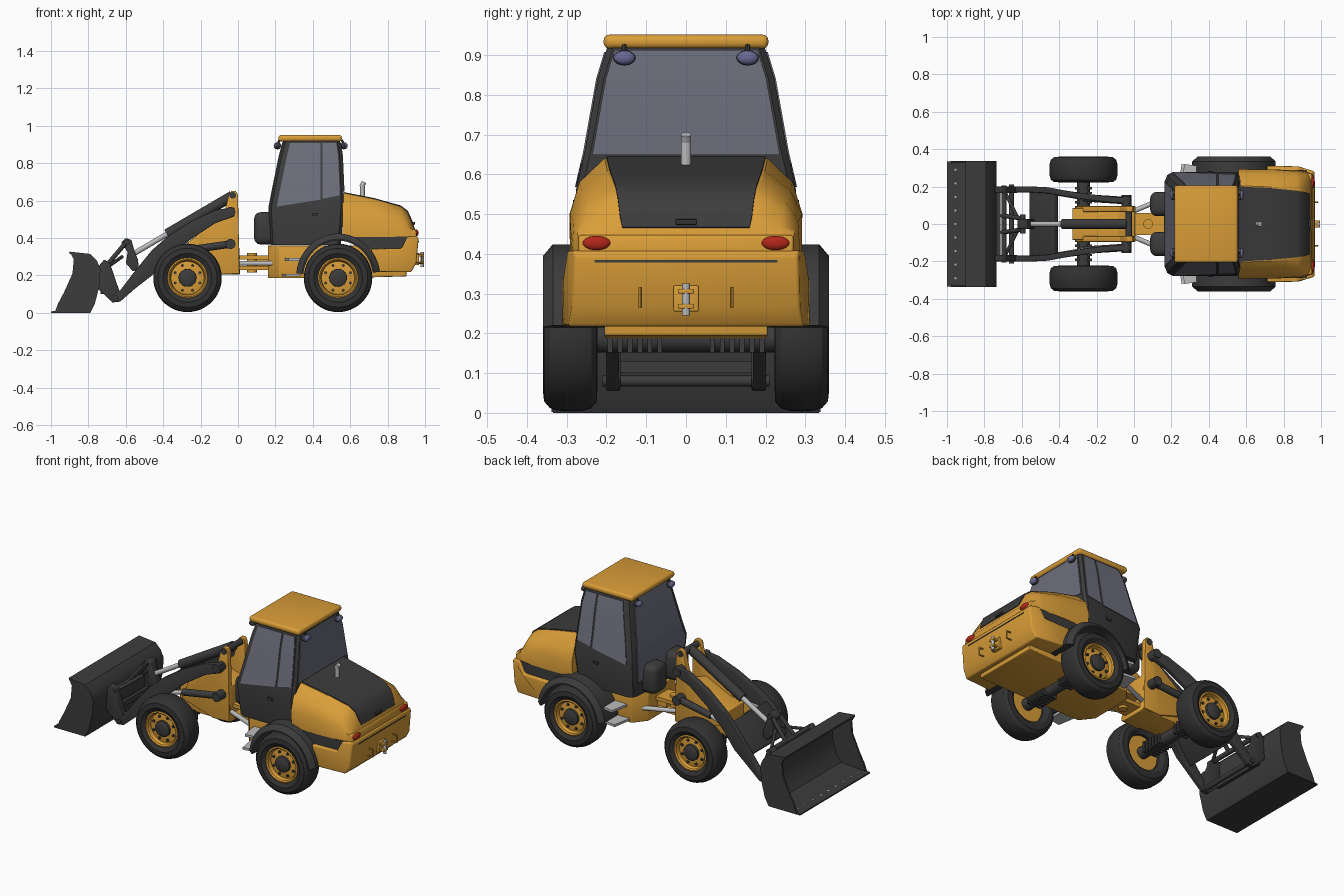
import bpy, bmesh, math
from mathutils import Vector, Matrix

if "Cube" in bpy.data.objects:
    bpy.data.objects.remove(bpy.data.objects["Cube"])

def material(name, *rgb):
    m = bpy.data.materials.new(name)
    m.diffuse_color = (*rgb, 1)
    m.use_nodes = True
    m.node_tree.nodes["Principled BSDF"].inputs["Base Color"].default_value = m.diffuse_color
    return m

YEL = material("yellow", .70, .34, .04)
DARK = material("charcoal", .045, .045, .045)
TYRE = material("rubber", .032, .032, .032)
GLASS = material("glass", .15, .155, .20)
RED = material("red", .45, .02, .01)
LENS = material("lens", .14, .14, .30)
STEEL = material("steel", .5, .5, .5)

def finish(bm, name, mat, mirror=False, bevel=0):
    bmesh.ops.remove_doubles(bm, verts=bm.verts, dist=1e-5)
    bmesh.ops.recalc_face_normals(bm, faces=bm.faces)
    if bevel:
        edges = [e for e in bm.edges if len(e.link_faces) == 2 and e.calc_face_angle(0) > .5]
        bmesh.ops.bevel(bm, geom=edges, offset=bevel, segments=3, profile=.5,
                        affect='EDGES', clamp_overlap=True)
    me = bpy.data.meshes.new(name)
    bm.to_mesh(me)
    bm.free()
    me.materials.append(mat)
    for p in me.polygons:
        p.use_smooth = True
    me.set_sharp_from_angle(angle=math.radians(32))
    ob = bpy.data.objects.new(name, me)
    bpy.context.collection.objects.link(ob)
    if mirror:
        mod = ob.modifiers.new("mirror", 'MIRROR')
        mod.use_axis = (False, True, False)
        mod.use_mirror_merge = False
    return ob

def loft(name, rings, mat, mirror=False, bevel=0, wrap=False):
    bm = bmesh.new()
    rows = [[bm.verts.new(p) for p in r] for r in rings]
    n = len(rows[0])
    for a, b in zip(rows, rows[1:] + (rows[:1] if wrap else [])):
        for i in range(n):
            bm.faces.new((a[i], a[(i + 1) % n], b[(i + 1) % n], b[i]))
    if not wrap:
        bm.faces.new(rows[0])
        bm.faces.new(rows[-1])
    return finish(bm, name, mat, mirror, bevel)

def prism(name, pts, y0, y1, mat, mirror=False, bevel=0):
    return loft(name, [[(x, y, z) for x, z in pts] for y in (y0, y1)], mat, mirror, bevel)

def box(name, x, y, z, mat, mirror=False, bevel=0):
    return prism(name, [(x[0], z[0]), (x[1], z[0]), (x[1], z[1]), (x[0], z[1])], *y, mat, mirror, bevel)

def rod(name, p0, p1, r, mat, mirror=False, n=20):
    bm = bmesh.new()
    a, b = Vector(p0), Vector(p1)
    mx = Matrix.Translation((a + b) / 2) @ (b - a).to_track_quat('Z', 'Y').to_matrix().to_4x4()
    bmesh.ops.create_cone(bm, cap_ends=True, segments=n, radius1=r, radius2=r,
                          depth=(b - a).length, matrix=mx)
    return finish(bm, name, mat, mirror)

def ellipsoid(name, c, r, mat, mirror=True):
    bm = bmesh.new()
    bmesh.ops.create_uvsphere(bm, u_segments=20, v_segments=12, radius=1,
                              matrix=Matrix.Translation(c) @ Matrix.Diagonal((*r, 1)))
    return finish(bm, name, mat, mirror)

def lathe(name, prof, cx, cz, mat, n=48):
    angs = [2 * math.pi * i / n for i in range(n)]
    return loft(name, [[(cx + r * math.cos(a), y, cz + r * math.sin(a)) for r, y in prof]
                       for a in angs], mat, True, wrap=True)

# wheels and axles
for tag, cx in (("front", -.27), ("rear", .535)):
    cz = .187
    lathe(tag + "_tyre", [(.103, .24), (.13, .223), (.158, .224), (.175, .238), (.182, .262), (.183, .29),
                          (.182, .318), (.175, .342), (.158, .357), (.13, .36), (.103, .343)], cx, cz, TYRE)
    lathe(tag + "_rim", [(0, .255), (.104, .255), (.107, .348), (.1, .351), (.093, .345),
                         (.088, .322), (.055, .328), (0, .328)], cx, cz, YEL)
    lathe(tag + "_hub", [(0, .3), (.049, .3), (.047, .342), (.03, .35), (0, .35)], cx, cz, DARK, 24)
    for i in range(8):
        a = math.pi * (i + .5) / 4
        x, z = cx + .071 * math.cos(a), cz + .071 * math.sin(a)
        rod(tag + "_lug", (x, .315, z), (x, .333, z), .008, DARK, True, 8)
    rod(tag + "_axle", (cx, -.3, cz), (cx, .3, cz), .035, DARK)
    for y in (.06, .085, .11, .135, .16, .185):
        box(tag + "_axle_rib", (cx - .045, cx + .045), (y, y + .012), (.152, .215), DARK, True)

# bucket
prism("bucket_shell", [(-1, 0), (-.79, 0), (-.765, .05), (-.742, .14), (-.735, .235), (-.755, .28),
                       (-.79, .315), (-.9, .327), (-.9, .315), (-.8, .302), (-.768, .27), (-.75, .23),
                       (-.757, .14), (-.78, .065), (-.81, .02), (-1, .008)], -.335, .335, DARK)
prism("bucket_side", [(-.98, .002), (-.79, .002), (-.765, .05), (-.742, .14), (-.735, .235), (-.755, .28),
                      (-.79, .315), (-.9, .327), (-.878, .285), (-.885, .21), (-.93, .11), (-.962, .05)],
      .326, .338, DARK, True)
for i in range(9):
    y = -.29 + i * .0725
    rod("edge_bolt", (-.955, y, .005), (-.955, y, .012), .006, STEEL, n=8)

# quick hitch between bucket and arms
prism("hitch_plate", [(-.67, .055), (-.63, .065), (-.625, .09), (-.685, .265), (-.715, .285), (-.745, .25),
                      (-.75, .13)], .165, .2, DARK, True, .004)
rod("hitch_lower_bar", (-.655, -.21, .08), (-.655, .21, .08), .014, DARK)
rod("hitch_upper_bar", (-.695, -.205, .255), (-.695, .205, .255), .014, DARK)
box("hitch_rail", (-.735, -.715), (-.17, .17), (.1, .13), DARK)
rod("hitch_brace", (-.69, .17, .25), (-.62, .03, .3), .009, DARK, True)
rod("tilt_link", (-.6, .03, .375), (-.705, .045, .25), .012, DARK, True)

# lift arms, bellcrank and cross member
arm = [(-.02, .565, .515, .125), (-.12, .55, .48, .13), (-.25, .49, .395, .145), (-.38, .405, .285, .165),
       (-.46, .335, .2, .18), (-.55, .225, .13, .185), (-.63, .12, .06, .185), (-.675, .095, .055, .185)]
loft("lift_arm", [[(x, y - .016, t), (x, y + .016, t), (x, y + .016, b), (x, y - .016, b)]
                  for x, t, b, y in arm], DARK, True, .004)
rod("arm_pivot", (-.04, .09, .54), (-.04, .15, .54), .026, DARK, True)
prism("arm_cross_member", [(-.43, .355), (-.405, .33), (-.535, .165), (-.56, .19)], -.18, .18, DARK, bevel=.006)
prism("bellcrank", [(-.625, .375), (-.6, .4), (-.57, .39), (-.555, .335), (-.535, .285), (-.53, .24),
                    (-.56, .22), (-.6, .265), (-.59, .325)], -.026, .026, DARK, bevel=.006)
rod("bellcrank_pin", (-.595, -.05, .378), (-.595, .05, .378), .014, DARK)

# hydraulic cylinders
rod("tilt_cylinder", (-.03, 0, .625), (-.38, 0, .42), .028, DARK)
rod("tilt_piston", (-.36, 0, .432), (-.57, 0, .309), .014, STEEL)
rod("tilt_cylinder_pin", (-.028, -.1, .628), (-.028, .1, .628), .018, DARK)
rod("lift_cylinder", (-.04, .125, .368), (-.27, .14, .335), .02, DARK, True)
rod("lift_piston", (-.27, .14, .335), (-.42, .165, .3), .012, STEEL, True)
rod("lift_cylinder_pin", (-.04, .09, .368), (-.04, .155, .368), .027, DARK, True)

# front frame
prism("front_tower_plate", [(-.05, .63), (-.035, .652), (-.012, .652), (0, .63), (.008, .21), (-.1, .205),
                            (-.31, .27), (-.27, .375), (-.075, .53)], .065, .095, YEL, True, .003)
prism("front_frame", [(-.33, .205), (.01, .205), (.005, .42), (-.09, .45), (-.25, .375), (-.33, .35)],
      -.085, .085, YEL, bevel=.004)

# articulation joint
for z in (.228, .285):
    prism("joint_plate", [(0, z), (.17, z), (.17, z + .022), (0, z + .022)], -.06, .06, YEL)
rod("joint_pin", (.075, 0, .215), (.075, 0, .32), .026, YEL)
box("joint_block", (.1, .17), (-.045, .045), (.235, .3), YEL)
rod("steering_cylinder", (0, .07, .265), (.19, .15, .265), .013, STEEL, True)

# rear chassis
loft("rear_chassis", [[(x, -w, b), (x, w, b), (x, w, .36), (x, -w, .36)] for x, w, b in
                      ((.16, .13, .185), (.22, .205, .185), (.72, .205, .19), (.9, .205, .195))], YEL, bevel=.004)
for z, x in ((.278, .25), (.195, .235)):
    loft("step", [[(x, .2, z), (x + .1, .2, z), (x + .1, .2, z + .014), (x, .2, z + .014)],
                  [(x + .02, .32, z), (x + .1, .31, z), (x + .1, .31, z + .014), (x + .02, .32, z + .014)]],
         STEEL, True)

# rear fenders
arc = [math.radians(8 + 166 * i / 24) for i in range(25)]
def hoop(a, ro, ri):
    c, s = math.cos(a), math.sin(a)
    o, m, i = [(.535 + r * c, .187 + (r + .012) * s) for r in (ro, ro - .03, ri)]
    return [(i[0], .2, i[1]), (o[0], .2, o[1]), (o[0], .335, o[1]), (m[0], .36, m[1]), (i[0], .36, i[1])]
loft("rear_fender", [hoop(a, .225, .187) for a in arc], DARK, True)

# cab body, lofted upward from (z, front x, rear x, half width)
CAB = [(.362, .175, .55, .255), (.56, .166, .565, .277), (.66, .185, .565, .254),
       (.84, .222, .557, .222), (.92, .242, .545, .198)]
def cab(z):
    for a, b in zip(CAB, CAB[1:]):
        if z <= b[0]:
            t = (z - a[0]) / (b[0] - a[0])
            return [a[k] + t * (b[k] - a[k]) for k in (1, 2, 3)]
    return CAB[-1][1:]
def cab_ring(z):
    f, r, h = cab(z)
    half = [(f, h - .045), (f + .012, h - .015), (f + .04, h), (r - .015, h), (r, h - .015)]
    return [(x, y, z) for x, y in half] + [(x, -y, z) for x, y in reversed(half)]
loft("cab_body", [cab_ring(c[0]) for c in CAB], DARK)

# side, rear and front glass
def side_glass(name, x_front, x_rear, z_start):
    rings = []
    for za, zb in (z_start, (.66, .66), (.84, .84), (.907, .907)):
        pa, pb = (x_front(za), cab(za)[2], za), (x_rear(zb), cab(zb)[2], zb)
        rings.append([(p[0], p[1] + d, p[2]) for p, d in ((pa, .004), (pb, .004), (pb, -.01), (pa, -.01))])
    loft(name, rings, GLASS, True)
side_glass("door_glass", lambda z: cab(z)[0] + .04, lambda z: .44, (.568, .605))
side_glass("rear_side_glass", lambda z: .453, lambda z: cab(z)[1] - .022, (.61, .628))
for name, k, d, m, zs in (("rear_glass", 1, .004, .02, (.648, .66, .84, .912)),
                          ("windscreen", 0, -.004, .047, (.45, .56, .66, .84, .91))):
    rings = []
    for z in zs:
        x, w = cab(z)[k], cab(z)[2] - m
        rings.append([(x + d, -w, z), (x + d, w, z), (x - 2 * d, w, z), (x - 2 * d, -w, z)])
    loft(name, rings, GLASS)
box("cab_roof", (.216, .555), (-.207, .207), (.916, .951), YEL, bevel=.014)
box("cab_front_box", (.086, .2), (.042, .172), (.365, .538), DARK, True, .035)
box("door_handle", (.395, .425), (.268, .284), (.52, .535), DARK, True)

# work lights
for tag, x, s in (("rear", .565, 1), ("front", .212, -1)):
    ellipsoid(tag + "_lamp_housing", (x, .155, .893), (.018, .028, .019), DARK)
    ellipsoid(tag + "_lamp_lens", (x + .009 * s, .155, .893), (.012, .026, .017), LENS)
    rod(tag + "_lamp_bracket", (x, .155, .9), (x - .01 * s, .155, .925), .006, DARK, True, 8)

# engine hood
hood = [(.56, .287, .50, .293, .58, .268, .641, .205), (.73, .292, .50, .292, .56, .262, .608, .198),
        (.87, .287, .48, .282, .53, .252, .568, .185), (.905, .282, .46, .275, .505, .243, .54, .18),
        (.925, .277, .45, .272, .47, .237, .495, .17), (.945, .27, .43, .268, .445, .235, .452, .165)]
rings = []
for x, w0, z1, w1, z2, w2, z3, w3 in hood:
    half = [(w0, .405), (w1, z1), (w2, z2), (w3, z3)]
    rings.append([(x, y, z) for y, z in half] + [(x, -y, z) for y, z in reversed(half)])
loft("engine_hood", rings, YEL)
lid = [(.568, .2, .645), (.73, .192, .613), (.87, .178, .574), (.908, .172, .546), (.93, .166, .497),
       (.941, .16, .468)]
loft("hood_lid", [[(x, -w, z), (x, w, z), (x - .015, w, z - .02), (x - .015, -w, z - .02)]
                  for x, w, z in lid], DARK)
box("lid_handle", (.93, .947), (-.027, .027), (.473, .487), TYRE, bevel=.003)
rod("exhaust_pipe", (.665, 0, .58), (.665, 0, .682), .013, STEEL)
rod("exhaust_tip", (.661, 0, .674), (.674, 0, .7), .013, STEEL)

# side grille band, counterweight and tail lights
prism("side_grille", [(.62, .408), (.71, .34), (.88, .34), (.925, .408)], -.288, .288, DARK)
cw = prism("counterweight", [(.71, .342), (.745, .22), (.925, .217), (.953, .265), (.966, .395), (.958, .408),
                             (.905, .408), (.875, .345)], -.311, .311, YEL, bevel=.014)
for v in cw.data.vertices:
    if v.co.x > .87:
        v.co.y *= 1 - 1.0 * (v.co.x - .87)
prism("tail_band", [(.9, .4), (.957, .4), (.95, .447), (.9, .447)], -.27, .27, YEL, bevel=.006)
ellipsoid("tail_light", (.953, .225, .427), (.012, .035, .018), RED)
box("counterweight_groove", (.95, .9665), (-.23, .23), (.378, .384), DARK)

# rear hitch and tie-down loops
box("tow_plate", (.94, .968), (-.032, .032), (.255, .32), YEL, bevel=.004)
for z in (.262, .3):
    box("tow_jaw", (.96, .995), (-.02, .02), (z, z + .012), YEL, bevel=.003)
rod("tow_pin", (.985, 0, .245), (.985, 0, .325), .01, STEEL)
for z in (.268, .312):
    rod("tie_loop_end", (.945, .115, z), (.983, .115, z), .004, YEL, True, 8)
rod("tie_loop_bar", (.983, .115, .264), (.983, .115, .316), .004, YEL, True, 8)
